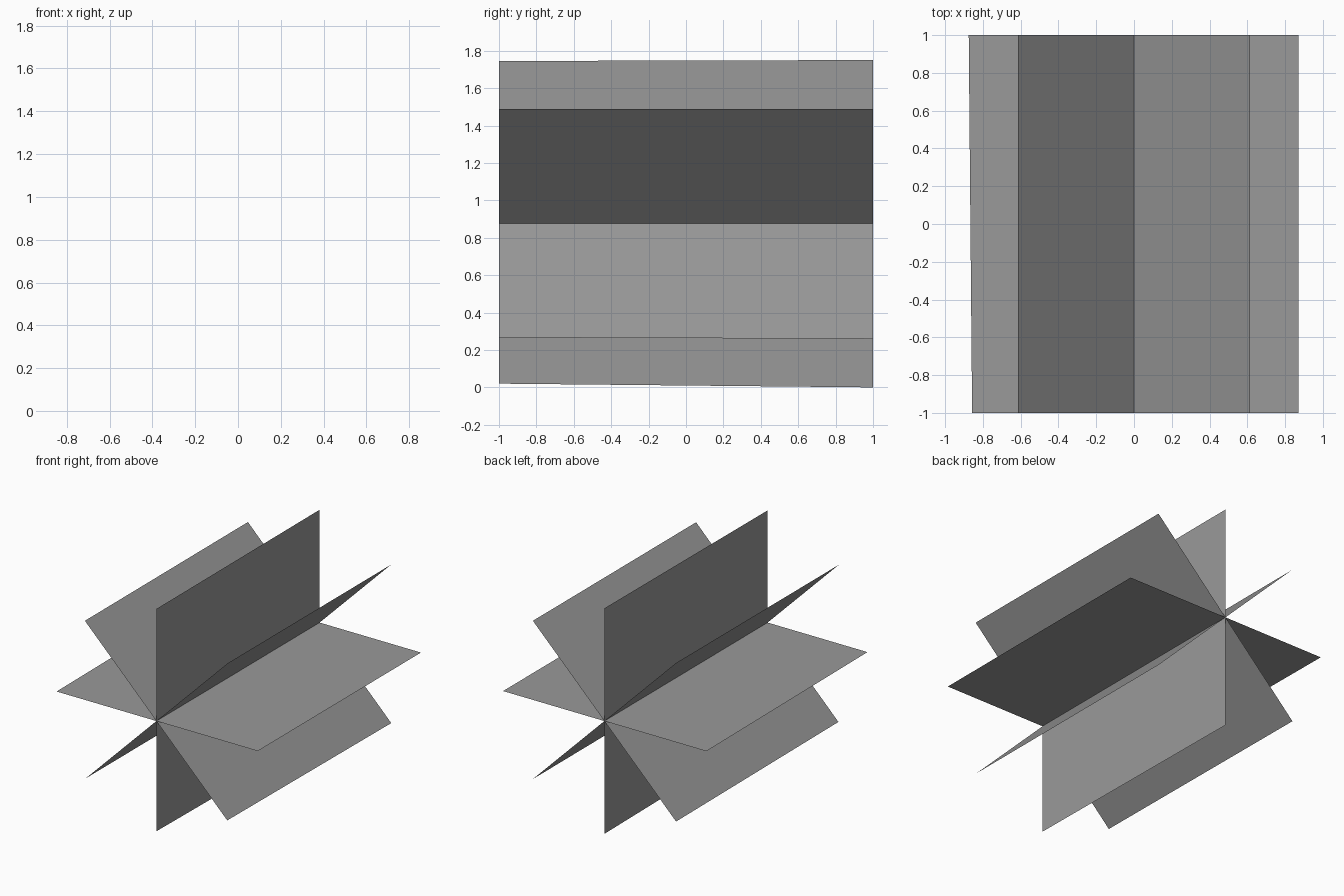
import bpy, bmesh
from math import cos, sin, radians

if "Cube" in bpy.data.objects:
    bpy.data.objects.remove(bpy.data.objects["Cube"])

AXIS_Z = 0.875

# outer radius of each fin at the front (y=-1) and back (y=1), every 45 degrees
FIN_RADII = [(0.87, 0.87), (0.868, 0.868), (0.87, 0.875), (0.868, 0.87),
             (0.857, 0.875), (0.86, 0.87), (0.855, 0.875), (0.86, 0.87)]

# flat paper-thin fins sharing one central axis
bm = bmesh.new()
axis_front = bm.verts.new((0, -1, AXIS_Z))
axis_back = bm.verts.new((0, 1, AXIS_Z))
for i, (r_front, r_back) in enumerate(FIN_RADII):
    c, s = cos(radians(45 * i)), sin(radians(45 * i))
    tip_front = bm.verts.new((r_front * c, -1, AXIS_Z + r_front * s))
    tip_back = bm.verts.new((r_back * c, 1, AXIS_Z + r_back * s))
    loop = [axis_front, tip_front, tip_back, axis_back]
    # opposite fins face the same way, so each pair reads as one flat sheet
    bm.faces.new(loop if i < 4 else loop[::-1])

mesh = bpy.data.meshes.new("radial_fins")
bm.to_mesh(mesh)
bm.free()

# darker grey sheet colour
grey = bpy.data.materials.new("dark_grey")
grey.diffuse_color = (0.32, 0.32, 0.32, 1)
grey.use_nodes = True
grey.node_tree.nodes["Principled BSDF"].inputs["Base Color"].default_value = grey.diffuse_color
mesh.materials.append(grey)
bpy.context.collection.objects.link(bpy.data.objects.new("radial_fins", mesh))
